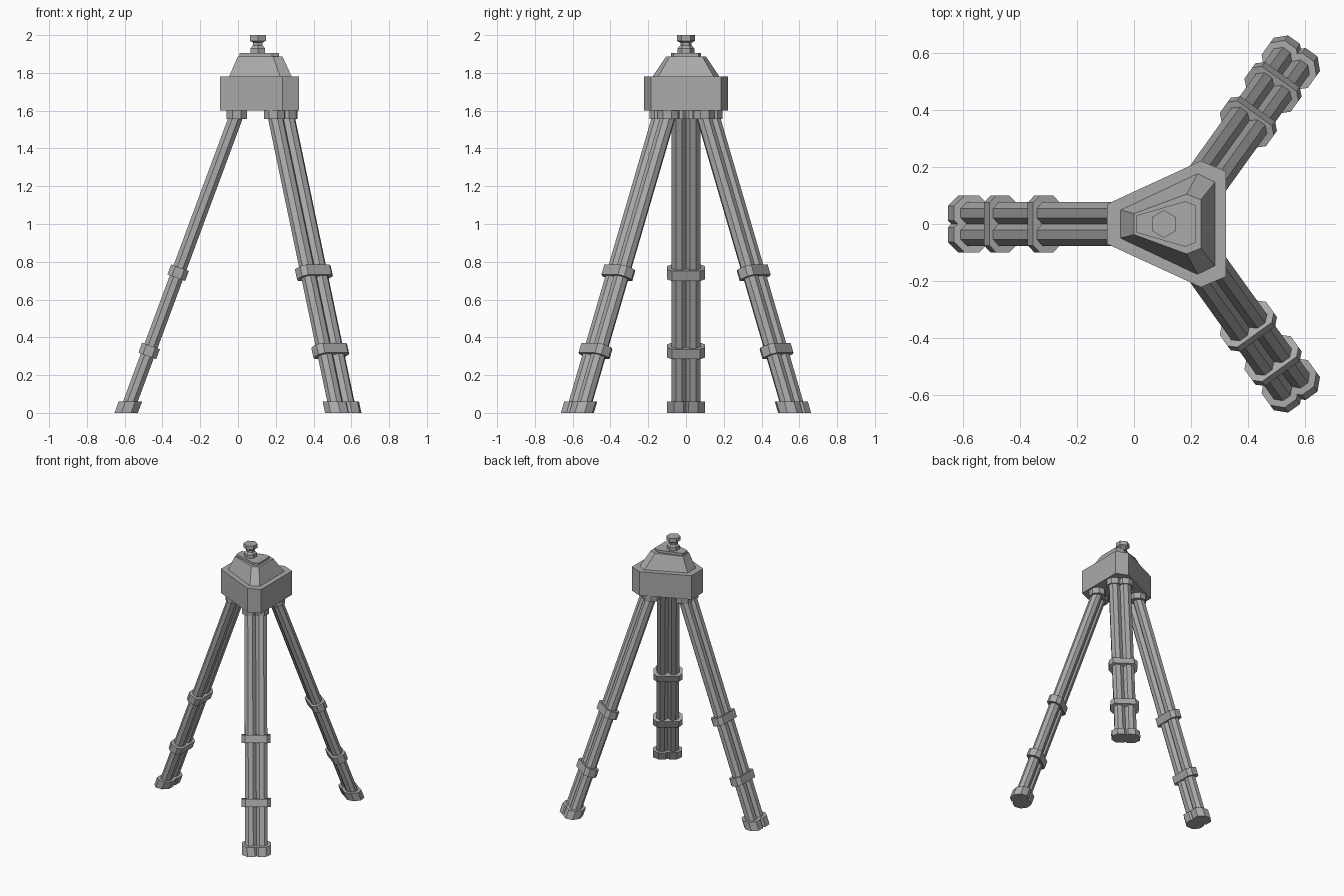
import bpy
import bmesh
from math import cos, sin, pi
from mathutils import Vector

cube = bpy.data.objects.get("Cube")
if cube:
    bpy.data.objects.remove(cube, do_unlink=True)

grey = bpy.data.materials.new("grey metal")
grey.use_nodes = True
colour = (0.4, 0.4, 0.4, 1)
grey.diffuse_color = colour
grey.node_tree.nodes["Principled BSDF"].inputs["Base Color"].default_value = colour

UP = Vector((0, 0, 1))


def loft(name, rings):
    """Capped solid skinned through rings that have equal point counts."""
    bm = bmesh.new()
    loops = [[bm.verts.new(p) for p in ring] for ring in rings]
    n = len(loops[0])
    for low, high in zip(loops, loops[1:]):
        for i in range(n):
            j = (i + 1) % n
            bm.faces.new((low[i], low[j], high[j], high[i]))
    bm.faces.new(loops[0][::-1])
    bm.faces.new(loops[-1])
    bmesh.ops.recalc_face_normals(bm, faces=bm.faces)
    mesh = bpy.data.meshes.new(name)
    bm.to_mesh(mesh)
    bm.free()
    mesh.materials.append(grey)
    obj = bpy.data.objects.new(name, mesh)
    bpy.context.collection.objects.link(obj)
    return obj


def ring(centre, radius, u, v, sides=8):
    """Regular polygon in the plane of u and v, flat side along u."""
    angles = [2 * pi * (i + 0.5) / sides for i in range(sides)]
    r = radius / cos(pi / sides)
    return [centre + r * (cos(a) * u + sin(a) * v) for a in angles]


def outline(half_profile, z):
    """Mirror a half outline across y = 0 at height z."""
    pts = [(x, y, z) for x, y in half_profile]
    return pts + [(x, -y, z) for x, y, z in reversed(pts)]


# Head: blunt triangular housing, tapered cover and thin top plate
body = [(-0.095, 0.07), (0.235, 0.222), (0.323, 0.185)]
shoulder = [(-0.05, 0.05), (0.225, 0.18), (0.287, 0.15)]
cover = [(0.0, 0.037), (0.185, 0.105), (0.235, 0.085)]
plate = [(0.008, 0.03), (0.18, 0.08), (0.217, 0.065)]
loft("head_housing", [outline(body, 1.6), outline(body, 1.78)])
loft("head_cover", [outline(shoulder, 1.775), outline(cover, 1.888)])
loft("top_plate", [outline(plate, 1.885), outline(plate, 1.905)])

# Mounting screw: hexagonal base, narrow neck and wide cap
screw = [(0.038, 1.9), (0.038, 1.93), (0.026, 1.945), (0.026, 1.96),
         (0.042, 1.97), (0.042, 2.0)]
loft("mounting_screw",
     [ring(Vector((0.105, 0, z)), r, Vector((1, 0, 0)), Vector((0, 1, 0)), 6)
      for r, z in screw])


def leg(label, foot, hip):
    """Twin-tube leg with top collars, two clamps and flat feet."""
    foot, hip = Vector(foot), Vector(hip)
    axis = (hip - foot).normalized()
    out = Vector((-axis.x, -axis.y, 0)).normalized()
    side = UP.cross(out)
    depth = axis.cross(side)

    def at(z):
        return foot.lerp(hip, z / hip.z)

    for tag, s in (("a", 0.038), ("b", -0.038)):
        shift = side * s
        loft(f"{label}_tube_{tag}",
             [ring(at(z) + shift, 0.039, out, side) for z in (0.01, 1.61)])
        loft(f"{label}_foot_{tag}",
             [ring(at(z) + shift, 0.062, out, side) for z in (0, 0.06)])
        loft(f"{label}_collar_{tag}",
             [ring(at(1.58) + shift + UP * h, 0.055, out, side) for h in (-0.025, 0.025)])

    # Clamps: long octagons square to the leg
    shape = [(0.1, 0.025), (0.075, 0.05), (-0.075, 0.05), (-0.1, 0.025),
             (-0.1, -0.025), (-0.075, -0.05), (0.075, -0.05), (0.1, -0.025)]
    for tag, z in (("upper", 0.742), ("lower", 0.328)):
        loft(f"{label}_{tag}_clamp",
             [[at(z) + axis * h + side * a + depth * b for a, b in shape]
              for h in (-0.028, 0.028)])


leg("right_leg", (-0.592, 0, 0), (0.005, 0, 1.61))
for name, s in (("front_leg", -1), ("back_leg", 1)):
    leg(name, (0.557, 0.575 * s, 0), (0.22, 0.105 * s, 1.61))
